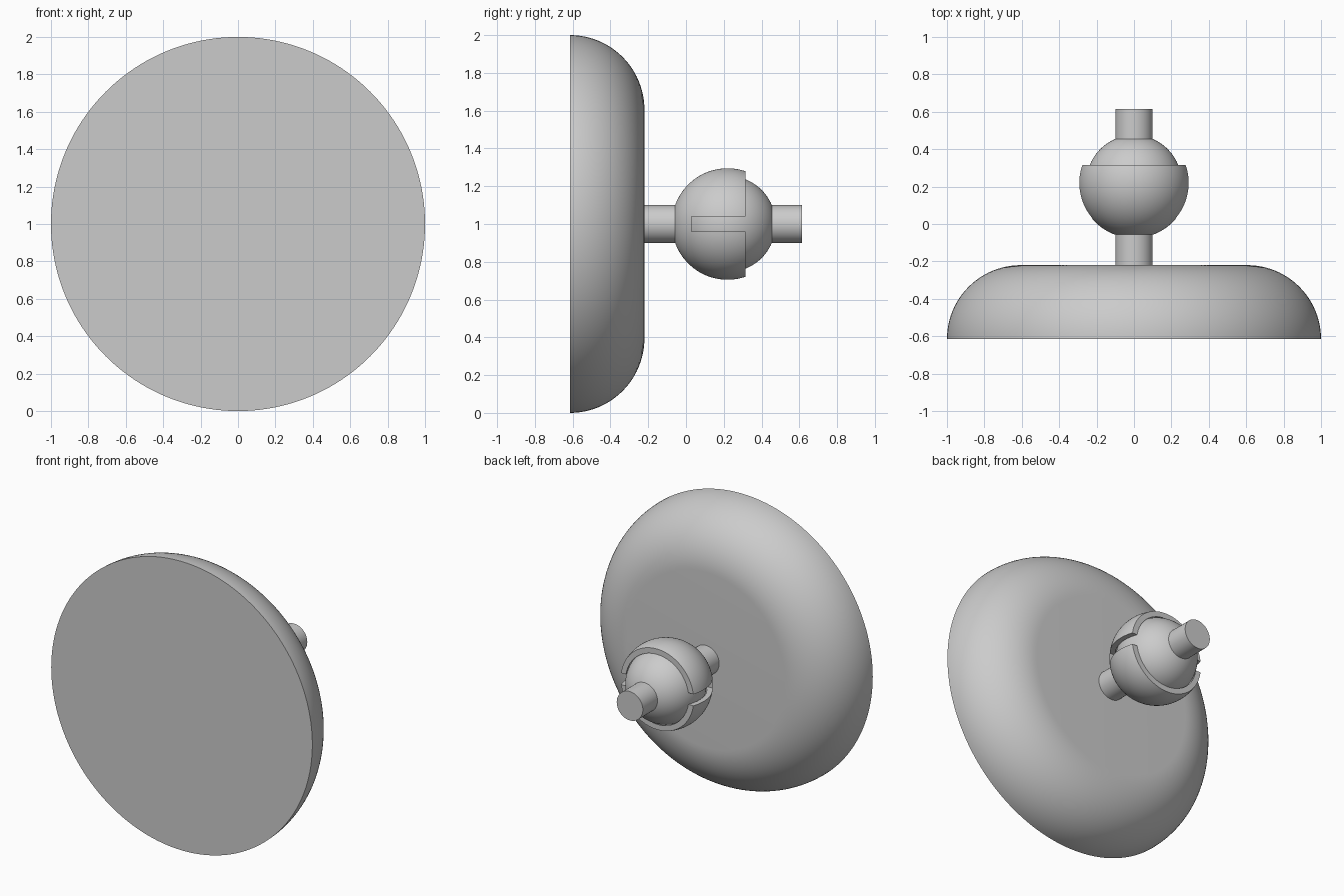
import bpy, bmesh, math
from mathutils import Matrix, Vector

if "Cube" in bpy.data.objects:
    bpy.data.objects.remove(bpy.data.objects["Cube"], do_unlink=True)

grey = bpy.data.materials.new("plain_grey")
grey.use_nodes = True
COLOUR = (0.6, 0.6, 0.6, 1)
grey.diffuse_color = COLOUR
grey.node_tree.nodes["Principled BSDF"].inputs["Base Color"].default_value = COLOUR

AXIS_Z = 1.0   # height of the shared axis, which runs along y
BALL_Y = 0.22  # centre of the joint
RIM_Y = 0.315  # open edge of the socket


def arc(radius, start, end, steps, r0=0.0, y0=BALL_Y):
    """Points (distance from axis, y) on an arc; angles in radians, 0 = outward."""
    angles = [start + (end - start) * i / steps for i in range(steps + 1)]
    return [(r0 + radius * math.cos(a), y0 + radius * math.sin(a)) for a in angles]


def lathe(name, profile, steps=96):
    """Revolve a profile around the y axis."""
    bm = bmesh.new()
    verts = [bm.verts.new((r, y, 0)) for r, y in profile]
    edges = [bm.edges.new(pair) for pair in zip(verts, verts[1:])]
    bmesh.ops.spin(bm, geom=verts + edges, cent=(0, 0, 0), axis=(0, 1, 0),
                   angle=math.tau, steps=steps, use_merge=False)
    bmesh.ops.remove_doubles(bm, verts=bm.verts, dist=1e-5)
    bmesh.ops.recalc_face_normals(bm, faces=bm.faces)
    bmesh.ops.translate(bm, verts=bm.verts, vec=(0, 0, AXIS_Z))
    mesh = bpy.data.meshes.new(name)
    bm.to_mesh(mesh)
    bm.free()
    mesh.materials.append(grey)
    obj = bpy.data.objects.new(name, mesh)
    bpy.context.collection.objects.link(obj)
    return obj


def select_only(obj):
    bpy.ops.object.select_all(action="DESELECT")
    obj.select_set(True)
    bpy.context.view_layer.objects.active = obj


def rod(name, radius, y0, y1):
    return lathe(name, [(0, y0), (radius, y0), (radius, y1), (0, y1)], 64)


# Round disc with a quarter-circle rolled edge
FRONT_Y, EDGE = -0.615, 0.395
disc = lathe("disc", [(0, FRONT_Y)]
             + arc(EDGE, 0, math.pi / 2, 24, 1 - EDGE, FRONT_Y)
             + [(0, FRONT_Y + EDGE)], 160)

# Stems on either side of the joint
socket_stem = rod("socket_stem", 0.1, -0.22, -0.05)
ball_stem = rod("ball_stem", 0.1, 0.4, 0.615)

# Inner ball
ball = lathe("ball", arc(0.255, -math.pi / 2, math.pi / 2, 48))

# Hollow socket shell around the ball
OUTER, INNER = 0.295, 0.26
lift = RIM_Y - BALL_Y
shell = arc(OUTER, -math.pi / 2, math.asin(lift / OUTER), 36)
shell += arc(INNER, math.asin(lift / INNER), -math.pi / 2, 36)
socket = lathe("socket", shell)

# Horizontal slot through both sides of the socket
bpy.ops.mesh.primitive_cube_add(size=1, location=(0, 0.23, AXIS_Z))
cutter = bpy.context.object
cutter.name = "slot_cutter"
cutter.scale = (1, 0.4, 0.08)
cutter.hide_render = True
cut = socket.modifiers.new("slot", "BOOLEAN")
cut.operation, cut.solver, cut.object = "DIFFERENCE", "EXACT", cutter
select_only(socket)
bpy.ops.object.modifier_apply(modifier=cut.name)
bpy.data.objects.remove(cutter, do_unlink=True)

# Smooth curved surfaces, crisp rims
for obj in (disc, socket_stem, ball_stem, ball, socket):
    select_only(obj)
    bpy.ops.object.shade_smooth_by_angle(angle=math.radians(30))
